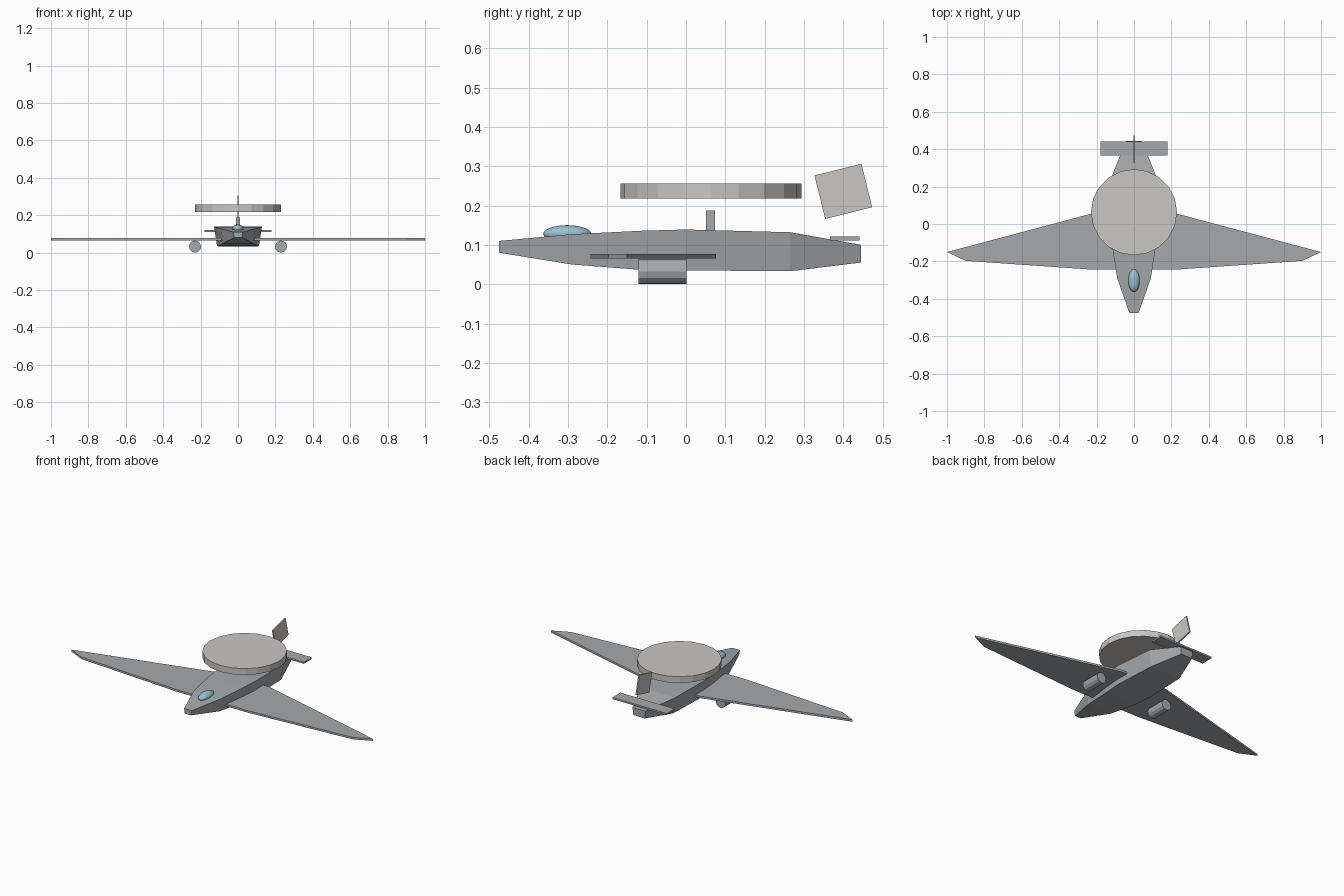
import bpy, bmesh
from math import radians
from mathutils import Matrix, Vector

cube = bpy.data.objects.get("Cube")
if cube:
    bpy.data.objects.remove(cube, do_unlink=True)


def material(name, rgb):
    m = bpy.data.materials.new(name)
    m.use_nodes = True
    m.diffuse_color = (*rgb, 1)
    m.node_tree.nodes["Principled BSDF"].inputs["Base Color"].default_value = (*rgb, 1)
    return m


GREY = material("airframe grey", (0.38, 0.40, 0.42))
WARM = material("pale warm grey", (0.59, 0.57, 0.55))
GLASS = material("canopy blue", (0.33, 0.53, 0.64))


def finish(name, bm, mat):
    bmesh.ops.recalc_face_normals(bm, faces=bm.faces)
    mesh = bpy.data.meshes.new(name)
    bm.to_mesh(mesh)
    bm.free()
    mesh.materials.append(mat)
    ob = bpy.data.objects.new(name, mesh)
    bpy.context.collection.objects.link(ob)
    return ob


def box(name, center, size, mat, tilt=0):
    bm = bmesh.new()
    bmesh.ops.create_cube(bm, size=1, matrix=Matrix.Translation(center)
                          @ Matrix.Rotation(tilt, 4, "X") @ Matrix.Diagonal((*size, 1)))
    return finish(name, bm, mat)


def cylinder(name, center, radius, length, sides, mat, turn=None):
    bm = bmesh.new()
    bmesh.ops.create_cone(bm, cap_ends=True, segments=sides, radius1=radius, radius2=radius,
                          depth=length, matrix=Matrix.Translation(center) @ (turn or Matrix()))
    return finish(name, bm, mat)


# Fuselage: y, half width at top, half width at bottom, bottom z, top z
stations = [
    (-0.475, 0.025, 0.02, 0.08, 0.11),
    (-0.29, 0.09, 0.08, 0.05, 0.127),
    (-0.11, 0.118, 0.102, 0.036, 0.136),
    (0.0, 0.128, 0.112, 0.035, 0.139),
    (0.265, 0.115, 0.1, 0.033, 0.132),
    (0.445, 0.043, 0.038, 0.055, 0.1),
]
bm = bmesh.new()
rings = [[bm.verts.new(p) for p in ((-b, y, lo), (b, y, lo), (t, y, hi), (-t, y, hi))]
         for y, t, b, lo, hi in stations]
for r, s in zip(rings, rings[1:]):
    for i in range(4):
        j = (i + 1) % 4
        bm.faces.new((r[i], r[j], s[j], s[i]))
bm.faces.new(rings[0])
bm.faces.new(rings[-1])
finish("fuselage", bm, GREY)

# Wing: mirrored outline extruded to a thin slab
half = [(0.235, -0.243), (0.9, -0.197), (1.0, -0.15), (0.15, 0.076)]
outline = half + [(-x, y) for x, y in reversed(half)]
bm = bmesh.new()
plate = bm.faces.new([bm.verts.new((x, y, 0.065)) for x, y in outline])
top = bmesh.ops.extrude_face_region(bm, geom=[plate])["geom"]
bmesh.ops.translate(bm, vec=Vector((0, 0, 0.012)),
                    verts=[v for v in top if isinstance(v, bmesh.types.BMVert)])
finish("wing", bm, GREY)

# Engines under the wings
for side, x in (("left", 0.23), ("right", -0.23)):
    cylinder(side + "_engine", (x, -0.06, 0.032), 0.032, 0.122, 12, GREY,
             Matrix.Rotation(radians(90), 4, "X"))

# Radar disc and its short post
cylinder("radar_disc", (0, 0.063, 0.237), 0.23, 0.038, 20, WARM)
box("disc_post", (0, 0.062, 0.16), (0.022, 0.023, 0.054), GREY)

# Tail surfaces
box("tailplane", (0, 0.403, 0.116), (0.36, 0.075, 0.01), GREY)
box("tail_fin", (0, 0.4, 0.236), (0.008, 0.123, 0.114), WARM, radians(14))

# Canopy
bm = bmesh.new()
bmesh.ops.create_uvsphere(bm, u_segments=20, v_segments=12, radius=1,
                          matrix=Matrix.Translation((0, -0.302, 0.128))
                          @ Matrix.Diagonal((0.03, 0.061, 0.022, 1)))
for f in bm.faces:
    f.smooth = True
finish("canopy", bm, GLASS)
